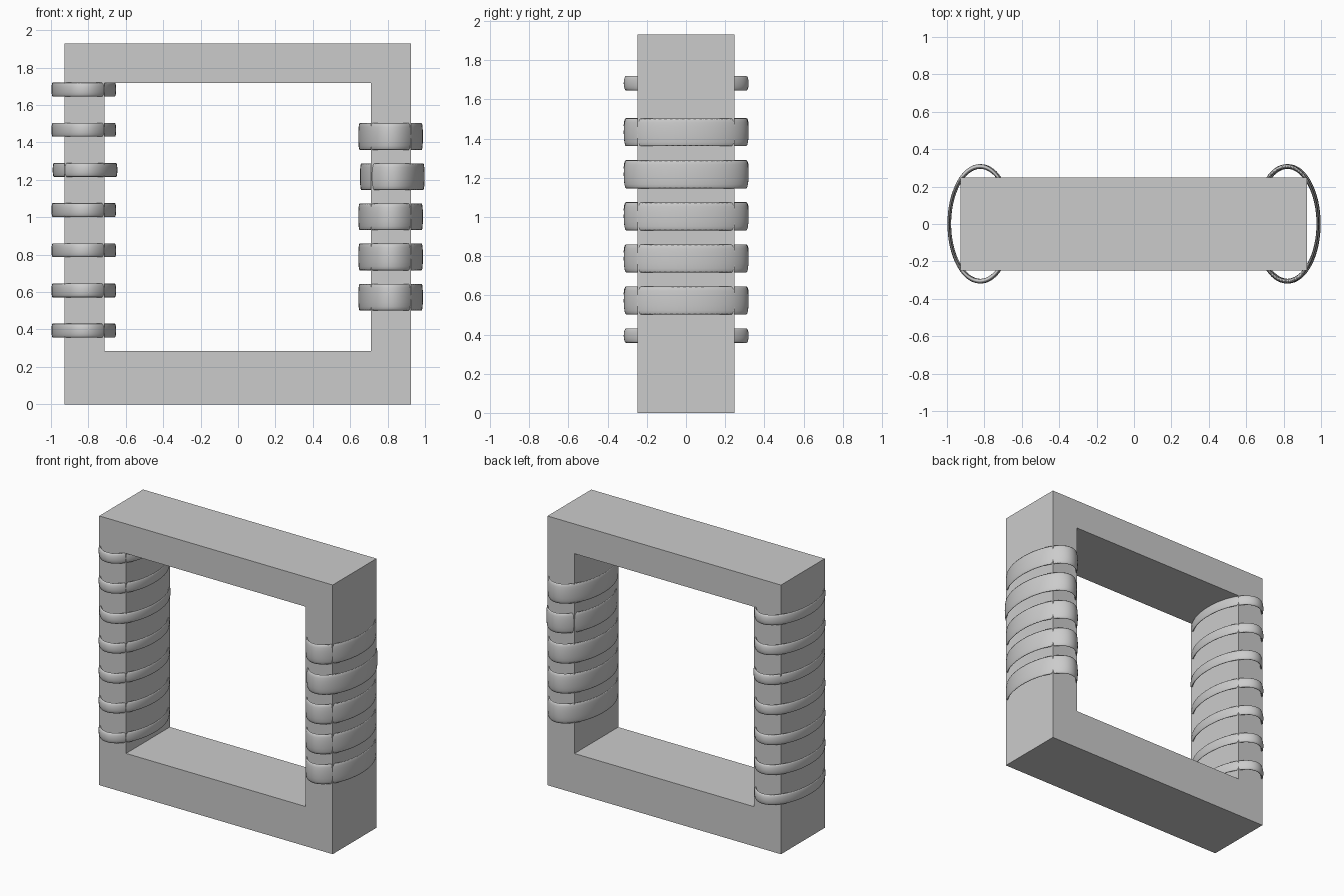
import bpy, bmesh, math

cube = bpy.data.objects.get("Cube")
if cube:
    bpy.data.objects.remove(cube, do_unlink=True)

GREY = (0.6, 0.6, 0.6, 1)
mat = bpy.data.materials.new("plain_grey")
mat.use_nodes = True
mat.diffuse_color = GREY
mat.node_tree.nodes["Principled BSDF"].inputs["Base Color"].default_value = GREY


def finish(bm, name, location=(0, 0, 0)):
    bmesh.ops.recalc_face_normals(bm, faces=bm.faces)
    mesh = bpy.data.meshes.new(name)
    bm.to_mesh(mesh)
    bm.free()
    mesh.materials.append(mat)
    obj = bpy.data.objects.new(name, mesh)
    obj.location = location
    bpy.context.collection.objects.link(obj)
    return obj


def rectangle(bm, x0, x1, z0, z1, y):
    return [bm.verts.new((x, y, z)) for x, z in ((x0, z0), (x1, z0), (x1, z1), (x0, z1))]


# Rectangular core: a frame profile extruded front to back
DEPTH = 0.248
bm = bmesh.new()
outer = rectangle(bm, -0.927, 0.925, 0, 1.93, -DEPTH)
inner = rectangle(bm, -0.714, 0.711, 0.284, 1.717, -DEPTH)
for i in range(4):
    j = (i + 1) % 4
    bm.faces.new((outer[i], outer[j], inner[j], inner[i]))
new = bmesh.ops.extrude_face_region(bm, geom=bm.faces[:])["geom"]
bmesh.ops.translate(bm, vec=(0, 2 * DEPTH, 0),
                    verts=[v for v in new if isinstance(v, bmesh.types.BMVert)])
finish(bm, "core_frame")


def winding(name, x, z, half_height, segments=64, sides=16):
    """Oval ring with a thin, tall elliptical section."""
    tube = 0.04
    rx, ry = 0.173 / (1 + tube), 0.319 / (1 + tube)
    bm = bmesh.new()
    loops = []
    for s in range(segments):
        a = math.tau * s / segments
        loop = []
        for t in range(sides):
            b = math.tau * t / sides
            r = 1 + tube * math.cos(b)
            loop.append(bm.verts.new((rx * r * math.cos(a), ry * r * math.sin(a),
                                      half_height * math.sin(b))))
        loops.append(loop)
    for s in range(segments):
        p, q = loops[s], loops[(s + 1) % segments]
        for t in range(sides):
            u = (t + 1) % sides
            bm.faces.new((p[t], q[t], q[u], p[u])).smooth = True
    finish(bm, name, (x, 0.001, z))


# Narrow windings on the right leg, wide ones on the left leg
PITCH = 0.2147
for i in range(7):
    x = -0.818 if i == 4 else -0.8245
    winding(f"narrow_winding_{i + 1}", x, 0.394 + i * PITCH, 0.037)
for i in range(5):
    x = 0.825 if i == 3 else 0.816
    winding(f"wide_winding_{i + 1}", x, 0.573 + i * PITCH, 0.071)
